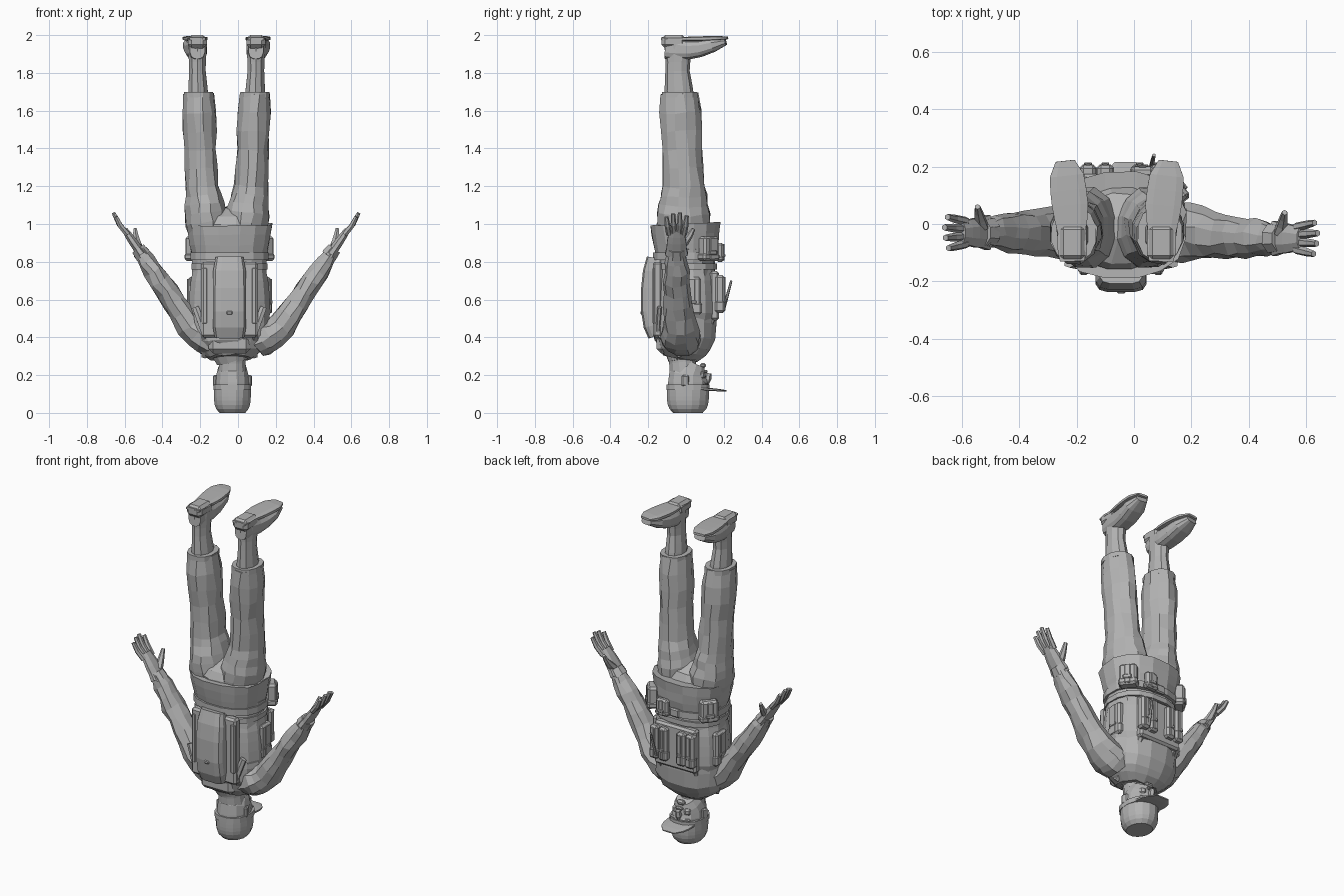
import bpy, bmesh, math, random
from mathutils import Vector, Matrix

random.seed(4)
default = bpy.data.objects.get("Cube")
if default:
    bpy.data.objects.remove(default, do_unlink=True)

grey = bpy.data.materials.new("plain grey")
grey.use_nodes = True
grey.diffuse_color = (.45, .45, .45, 1)
grey.node_tree.nodes["Principled BSDF"].inputs["Base Color"].default_value = grey.diffuse_color

BODY, HEAD, LEGS, ARMS = -.045, -.03, -.06, -.01    # centre lines in x
WRINKLE = .006                                      # roughness of cloth


def finish(name, bm):
    bmesh.ops.recalc_face_normals(bm, faces=bm.faces)
    mesh = bpy.data.meshes.new(name)
    bm.to_mesh(mesh)
    bm.free()
    mesh.materials.append(grey)
    bpy.context.collection.objects.link(bpy.data.objects.new(name, mesh))


def spread(points, count):
    """Place a number of evenly shared stations along a bent line."""
    stations = []
    last = len(points) - 1
    for step in range(count):
        place = last * step / (count - 1)
        index = min(int(place), last - 1)
        stations.append(Vector(points[index]).lerp(Vector(points[index + 1]), place - index))
    return stations


def tube(name, points, widths, depth=1, sides=8, power=1, fade=1, wrinkle=0):
    """Closed skin along a line. Widths are half widths, shared out evenly;
    depth is the ratio across, fading by a factor from one ring to the next."""
    bm = bmesh.new()
    stations = spread(points, len(widths))
    last = len(stations) - 1
    loops = []
    for index, (centre, width) in enumerate(zip(stations, widths)):
        along = (stations[min(index + 1, last)] - stations[max(index - 1, 0)]).normalized()
        across = Vector((1, 0, 0))
        across = (across - along * across.dot(along)).normalized()
        upright = along.cross(across) * depth * fade ** index
        loop = []
        for corner in range(sides):
            angle = math.tau * (corner + .5) / sides
            c, s = math.cos(angle), math.sin(angle)
            point = centre + width * (across * math.copysign(abs(c) ** power, c)
                                      + upright * math.copysign(abs(s) ** power, s))
            noise = Vector([random.uniform(-wrinkle, wrinkle) for axis in point])
            loop.append(bm.verts.new(point + noise))
        loops.append(loop)
    for low, high in zip(loops, loops[1:]):
        for corner in range(sides):
            following = (corner + 1) % sides
            bm.faces.new((low[corner], low[following], high[following], high[corner]))
    bm.faces.new(loops[0])
    bm.faces.new(loops[-1])
    finish(name, bm)


def band(name, x, y, bottom, top, width, depth, sides=16):
    """Low ring wrapped around the body or a limb."""
    tube(name, [(x, y, bottom), (x, y, top)], [width, width], depth, sides, power=.85)


def box(name, centre, size, turn=0, bevel=.012):
    bm = bmesh.new()
    placing = Matrix.Translation(centre) @ Matrix.Rotation(turn, 4, "Z") @ Matrix.Diagonal((*size, 1))
    bmesh.ops.create_cube(bm, size=1, matrix=placing)
    bmesh.ops.bevel(bm, geom=bm.edges[:], offset=min(bevel, min(size) / 3), segments=1, affect="EDGES")
    finish(name, bm)


def pouch(name, centre, size, turn=0):
    """Pouch with a closing flap, and a strap and buckle on its outer face."""
    width, depth, height = size
    centre = Vector(centre)
    outward = Matrix.Rotation(turn, 3, "Z") @ Vector((0, depth / 2, 0))
    drop = Vector((0, 0, height / 3))
    thin = depth / 5
    box(name, centre, size, turn)
    box(name + "_flap", centre - drop, (width * 1.1, depth * 1.1, height / 3), turn)
    box(name + "_strap", centre + outward, (width / 3, thin, height * .9), turn)
    box(name + "_buckle", centre + outward * 1.2 - drop / 2, (width / 2, thin, thin * 2), turn)


# Jacket, from the neck up to the waist, then a flared skirt hollowed at its hem
tube("jacket", [(BODY, -.03, .29), (BODY, -.01, .4), (BODY, 0, .65), (BODY, 0, .87)],
     [.12, .165, .195, .21, .215, .21, .205, .198, .196, .203],
     .78, sides=16, power=.85, wrinkle=WRINKLE)
tube("jacket_skirt", [(BODY, 0, .84), (BODY, -.005, 1), (BODY, -.005, .94)],
     [.2, .213, .222, .23, .2, .19, .18], .82, sides=16, power=.85, wrinkle=WRINKLE / 2)
tube("seat_of_trousers", [(BODY, -.015, .9), (BODY, -.015, 1.09)], [.18, .2, .2, .17, .06],
     .72, sides=16, wrinkle=WRINKLE)
tube("collar", [(BODY, -.02, .35), (HEAD, -.015, .27)], [.12, .1, .085], .9, sides=12)

# Vest, belt and waist strap
tube("vest", [(BODY, 0, .47), (BODY, 0, .76)], [.2, .22, .218, .214, .208, .195], .78, sides=16, power=.85)
box("vest_back_plate", (BODY, -.15, .6), (.3, .05, .4))
box("vest_front_plate", (BODY, .15, .62), (.28, .05, .26))
band("belt", BODY, 0, .81, .85, .21, .84)
band("waist_strap", BODY, 0, .76, .79, .205, .82)
box("belt_buckle", (BODY, .17, .83), (.06, .02, .05))

# Slim back pack
tube("back_pack", [(BODY, -.15, .41), (BODY, -.18, .5), (BODY, -.18, .7), (BODY, -.16, .82)],
     [.08, .09, .09, .09, .088, .075], .65, sides=12, power=.5)
box("back_pack_buckle", (BODY, -.235, .53), (.03, .014, .02))
box("yoke", (BODY, -.12, .365), (.22, .07, .1), bevel=.03)

# Chest and belt pouches
for label, x in zip(("outer_right", "inner_right", "inner_left", "outer_left"), (-.16, -.1, .02, .08)):
    pouch(label + "_chest_pouch", (x, .18, .63), (.055, .05, .2))
tube("aerial", [(.06, .2, .55), (.07, .24, .7)], [.008, .008, .006], sides=6)
pouch("left_belt_pouch", (.14, .12, .87), (.1, .06, .13), -.9)
pouch("right_belt_pouch", (-.23, .11, .87), (.1, .06, .13), .9)
pouch("front_belt_pouch", (.03, .18, .85), (.08, .04, .1))

for label, side in (("left", 1), ("right", -1)):
    def mirrored(centre, *points):
        return [(centre + side * x, y, z) for x, y, z in points]

    # Side pouches and webbing
    pouch(label + "_side_pouch", (BODY + side * .2, .03, .62), (.1, .04, .2), -side * math.pi / 2)
    box(label + "_back_webbing", (BODY + side * .13, -.168, .62), (.03, .02, .3))

    # Shoulder strap, looped under the inverted shoulder
    tube(label + "_shoulder_strap",
         mirrored(BODY, (.18, -.14, .56), (.13, -.15, .42), (.13, -.04, .3), (.12, .1, .39), (.11, .165, .55)),
         [.02] * 9, .6, sides=6)

    # Trouser leg and cuff
    tube(label + "_trouser_leg", mirrored(LEGS, (.1, -.015, .96), (.13, -.01, 1.2), (.15, -.035, 1.69)),
         [.11, .115, .115, .108, .1, .092, .087, .085, .088, .09, .08],
         1.23, sides=12, wrinkle=WRINKLE)
    band(label + "_trouser_cuff", LEGS + side * .15, -.035, 1.67, 1.7, .079, 1.2, sides=12)

    # Boot: shaft, foot, sole and heel
    tube(label + "_boot_shaft", mirrored(LEGS, (.15, -.035, 1.66), (.155, -.045, 1.81), (.155, -.04, 1.95)),
         [.056, .054, .05, .046, .047, .05, .053], 1.4, sides=10)
    tube(label + "_boot_foot", mirrored(LEGS, (.155, -.11, 1.93), (.16, .04, 1.92), (.18, .21, 1.965)),
         [.04, .05, .056, .06, .06, .035], 1.4, sides=12, power=.7, fade=.82)
    tube(label + "_boot_sole", mirrored(LEGS, (.155, -.13, 1.98), (.16, .04, 1.98), (.18, .22, 1.985)),
         [.045, .053, .05, .06, .066, .066, .062, .035], .2, power=.6)
    box(label + "_boot_heel", mirrored(LEGS, (.155, -.065, 1.965))[0], (.1, .13, .07), bevel=.02)

    # Sleeve and cuff; the left arm hangs a little further back
    back = -.05 if side > 0 else -.03
    tube(label + "_sleeve",
         mirrored(ARMS, (.1, -.025, .37), (.23, -.03, .44), (.38, back, .66), (.51, back, .855)),
         [.08, .09, .09, .083, .076, .071, .065, .06, .058, .054, .047, .038],
         1.2, sides=10, wrinkle=WRINKLE * 1.2)
    tube(label + "_sleeve_cuff", mirrored(ARMS, (.49, back, .83), (.52, back, .87)), [.046, .04], 1.2)

    # Hand: palm, four fingers and thumb
    tube(label + "_palm", mirrored(ARMS, (.5, back, .84), (.59, back, .97)), [.03, .026, .025, .022, .017], 2.2)
    for number, reach in enumerate((.8, .95, 1, .85)):
        sway = number - 1.5
        tube(label + "_finger_" + "abcd"[number],
             mirrored(ARMS, (.575, back + sway * .026, .945),
                      (.58 + reach * .04, back + sway * .032, .95 + reach * .05),
                      (.58 + reach * .07, back + sway * .036, .95 + reach * .11)),
             [.016, .015, .011], sides=6)
    tube(label + "_thumb",
         mirrored(ARMS, (.52, back + .02, .88), (.53, back + .06, .92), (.535, back + .09, .975)),
         [.025, .021, .016, .01], sides=6)

    # Ear, brow and cheek
    box(label + "_ear", (HEAD + side * .09, -.005, .17), (.02, .04, .06), side * .3)
    box(label + "_brow", (HEAD + side * .04, .1, .155), (.05, .02, .015), -side * .4)
    box(label + "_cheek", (HEAD + side * .04, .085, .2), (.04, .03, .04), -side * .5)

# Neck and head, chin uppermost
tube("neck", [(HEAD, -.03, .34), (HEAD, -.01, .2)], [.074, .072, .078], sides=12)
tube("head", [(HEAD, .04, .265), (HEAD, .01, .2), (HEAD, .01, .12)], [.055, .077, .087, .092, .094], 1.18, sides=12)
tube("nose", [(HEAD, .12, .21), (HEAD, .11, .15)], [.014, .019, .009], sides=6)
box("lips", (HEAD, .105, .22), (.045, .02, .016))
box("chin", (HEAD, .09, .25), (.05, .03, .03))

# Cap: rounded crown, band and peak
crown = [.1 * math.sqrt(1 - (step / 8) ** 5) for step in range(8)]
tube("cap", [(HEAD, .01, .15), (HEAD, .01, 0)], crown, 1.14, sides=16)
band("cap_band", HEAD, .01, .12, .15, .101, 1.14)
tube("cap_peak", [(HEAD, .06, .13), (HEAD, .215, .117)], [.09, .09, .088, .075, .04], .09, power=.6)
